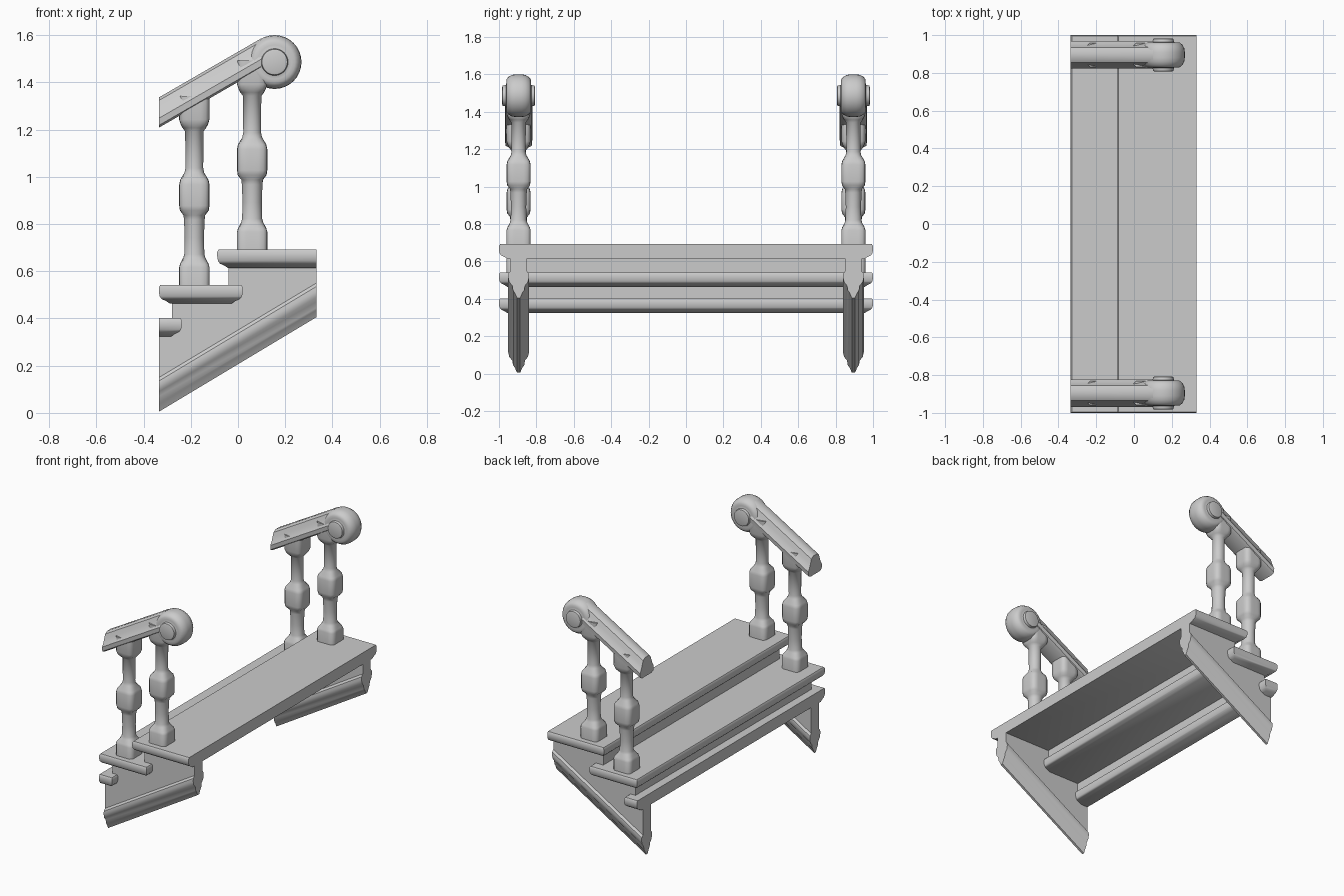
import bpy, bmesh, math

cube = bpy.data.objects.get("Cube")
if cube:
    bpy.data.objects.remove(cube, do_unlink=True)

stone = bpy.data.materials.new("grey_stone")
stone.use_nodes = True
GREY = (0.6, 0.6, 0.6, 1)
stone.diffuse_color = GREY
stone.node_tree.nodes["Principled BSDF"].inputs["Base Color"].default_value = GREY

X0, X1 = -0.335, 0.332     # cut ends of the flight
SIDE = 0.895               # distance of railing and stringer from the middle
SLOPE = 0.6


def loft(name, rings, angle=35):
    """Skin a stack of equal-length closed rings and cap both ends."""
    bm = bmesh.new()
    loops = [[bm.verts.new(p) for p in ring] for ring in rings]
    n = len(loops[0])
    for a, b in zip(loops, loops[1:]):
        for i in range(n):
            j = (i + 1) % n
            bm.faces.new((a[i], a[j], b[j], b[i]))
    bm.faces.new(loops[0][::-1])
    bm.faces.new(loops[-1])
    bmesh.ops.recalc_face_normals(bm, faces=bm.faces)
    mesh = bpy.data.meshes.new(name)
    bm.to_mesh(mesh)
    bm.free()
    mesh.materials.append(stone)
    obj = bpy.data.objects.new(name, mesh)
    bpy.context.collection.objects.link(obj)
    bpy.ops.object.select_all(action='DESELECT')
    obj.select_set(True)
    bpy.context.view_layer.objects.active = obj
    bpy.ops.object.shade_smooth_by_angle(angle=math.radians(angle))
    return obj


def tread(name, x0, x1, top, cut_left=False, cut_right=False):
    """Slab with a rounded nosing and a cove; cut ends stay flush."""
    profile = [(-0.078, 0.045), (-0.068, 0.03), (-0.06, 0.012), (-0.048, 0.003),
               (-0.03, 0), (-0.01, 0), (0, 0.006)]
    rings = []
    for dz, inset in profile:
        a = x0 + (0 if cut_left else inset)
        b = x1 - (0 if cut_right else inset)
        y = 1 - inset
        rings.append([(a, -y, top + dz), (b, -y, top + dz),
                      (b, y, top + dz), (a, y, top + dz)])
    return loft(name, rings, 40)


def along_y(name, outline, y0, y1):
    return loft(name, [[(x, y, z) for x, z in outline] for y in (y0, y1)])


def sloped(name, half, x0, x1, z0, slope, y):
    """Symmetric section swept up the slope, ends cut plumb."""
    section = half + [(-w, h) for w, h in reversed(half)]
    return loft(name, [[(x, y + w, z0 + h + slope * (x - x0)) for w, h in section]
                       for x in (x0, x1)])


def rounded_square(cx, cy, z, r, power):
    """Ring between a circle (power 2) and a square (high power)."""
    ring = []
    for i in range(24):
        t = math.tau * (i + 0.5) / 24
        c, s = math.cos(t), math.sin(t)
        k = r / (abs(c) ** power + abs(s) ** power) ** (1 / power)
        ring.append((cx + k * c, cy + k * s, z))
    return ring


# treads and risers
tread("top_tread", -0.088, X1, 0.692, cut_right=True)
tread("middle_tread", X0, 0.02, 0.542)
tread("lower_tread", X0, -0.238, 0.402, cut_left=True)
for name, x, z0, z1 in (("upper_riser", -0.04, 0.48, 0.63),
                        ("lower_riser", -0.28, 0.34, 0.48)):
    along_y(name, [(x, z0), (x + 0.025, z0), (x + 0.025, z1), (x, z1)],
            -SIDE, SIDE)

# stringer panel outline, stepped on top
PANEL = [(X0, 0.11), (X1, 0.51), (X1, 0.64), (-0.04, 0.64), (-0.04, 0.49),
         (-0.28, 0.49), (-0.28, 0.35), (X0, 0.35)]
# half sections: width, height
STRING_MOULD = [(0.008, 0), (0.022, 0.03), (0.03, 0.04), (0.034, 0.065),
                (0.05, 0.085), (0.056, 0.11), (0.054, 0.13), (0.042, 0.145)]
RAIL = [(0.05, 0), (0.07, 0.01), (0.073, 0.04), (0.06, 0.06),
        (0.05, 0.085), (0.04, 0.115), (0.02, 0.128)]
# baluster: height, radius, squareness
BALUSTER = [(-0.01, 0.064, 9), (0.075, 0.064, 9), (0.09, 0.06, 6), (0.115, 0.047, 2.5),
            (0.13, 0.043, 2), (0.2, 0.041, 2), (0.275, 0.044, 2), (0.295, 0.046, 2.5),
            (0.315, 0.061, 5), (0.335, 0.064, 6), (0.425, 0.064, 6), (0.445, 0.06, 5),
            (0.475, 0.042, 2.2), (0.495, 0.038, 2), (0.65, 0.039, 2), (0.665, 0.05, 3),
            (0.68, 0.058, 6), (0.7, 0.064, 8), (0.8, 0.064, 8)]
# scroll: offset across the rail, radius
SCROLL = [(0.088, 0.045), (0.085, 0.054), (0.068, 0.057), (0.064, 0.072),
          (0.066, 0.086), (0.055, 0.1), (0.036, 0.111), (0.015, 0.114)]

for label, s in (("front", -1), ("back", 1)):
    y = s * SIDE
    along_y(label + "_stringer", PANEL, y - 0.042, y + 0.042)
    sloped(label + "_stringer_moulding", STRING_MOULD, X0, X1, 0.005, SLOPE, y)
    sloped(label + "_handrail", RAIL, X0, 0.1, 1.208, 0.577, y)

    # scroll end with a round button on each side
    sides = SCROLL + [(-w, r) for w, r in reversed(SCROLL)]
    loft(label + "_handrail_scroll",
         [[(0.155 + r * math.cos(math.tau * i / 32), y + w,
            1.486 + r * math.sin(math.tau * i / 32)) for i in range(32)]
          for w, r in sides], 50)

    for step, x, base in (("lower", -0.185, 0.542), ("upper", 0.06, 0.692)):
        loft(f"{label}_{step}_baluster",
             [rounded_square(x, y, base + h, r, p)
              for h, r, p in BALUSTER], 50)
